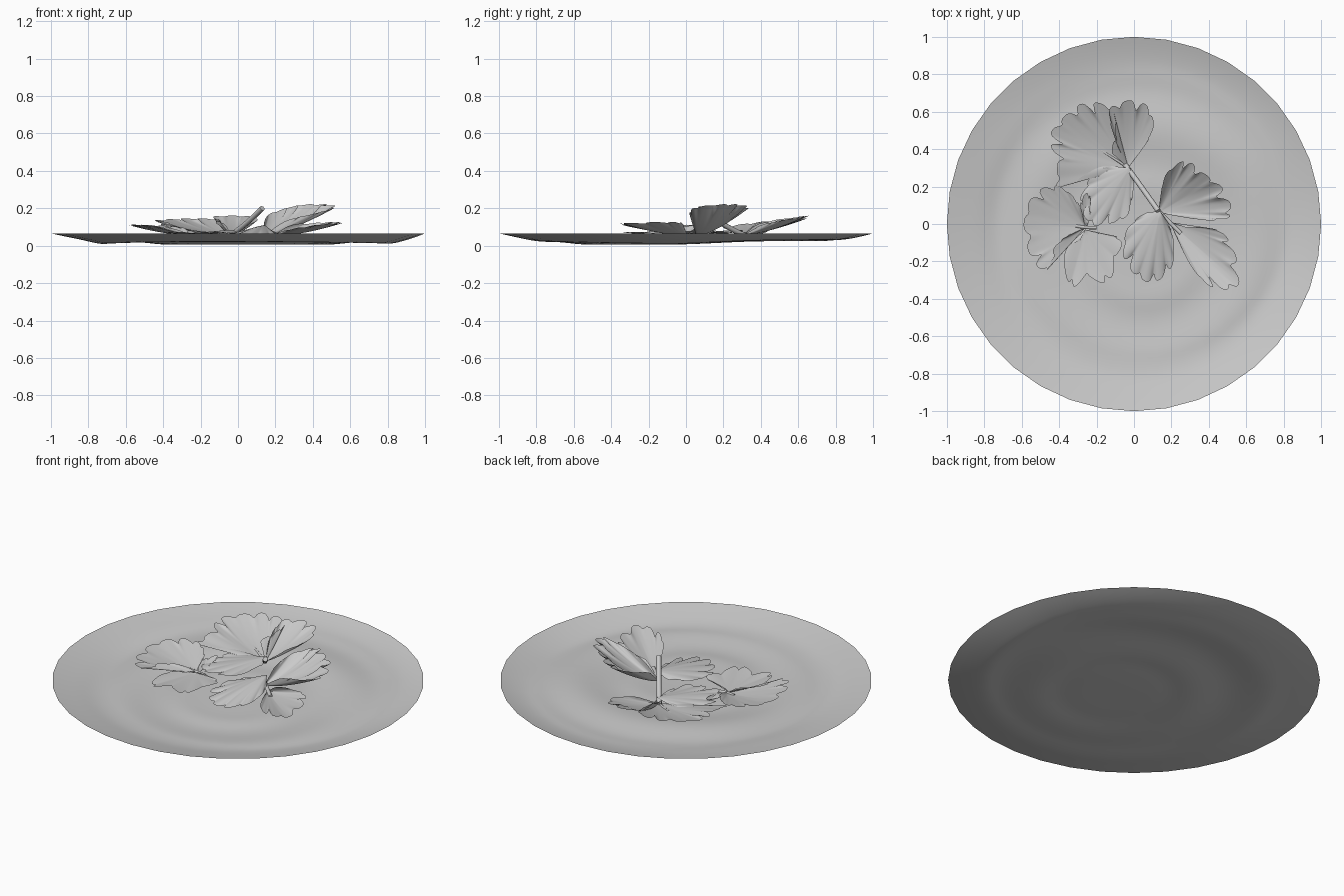
import bpy
import bmesh
from math import sin, cos, pi, hypot
from mathutils import Vector

cube = bpy.data.objects.get("Cube")
if cube:
    bpy.data.objects.remove(cube, do_unlink=True)

GREY = (0.59, 0.59, 0.59, 1)
grey = bpy.data.materials.new("plain grey")
grey.use_nodes = True
grey.diffuse_color = GREY
grey.node_tree.nodes["Principled BSDF"].inputs["Base Color"].default_value = GREY


def smoothstep(low, high, value):
    t = min(1, max(0, (value - low) / (high - low)))
    return t * t * (3 - 2 * t)


def add_object(name, data):
    obj = bpy.data.objects.new(name, data)
    bpy.context.collection.objects.link(obj)
    data.materials.append(grey)
    return obj


def add_fan(name, rings):
    """Join rows of points into a smooth sheet; a row of one point is the centre."""
    bm = bmesh.new()
    rows = [[bm.verts.new(p) for p in ring] for ring in rings]
    for inner, outer in zip(rows, rows[1:]):
        for i in range(len(outer) - 1):
            if len(inner) == 1:
                bm.faces.new((inner[0], outer[i], outer[i + 1]))
            else:
                bm.faces.new((inner[i], outer[i], outer[i + 1], inner[i + 1]))
    bmesh.ops.remove_doubles(bm, verts=bm.verts, dist=0.00001)
    bm.normal_update()
    if sum(f.normal.z for f in bm.faces) < 0:
        bmesh.ops.reverse_faces(bm, faces=bm.faces)
    for face in bm.faces:
        face.smooth = True
    mesh = bpy.data.meshes.new(name)
    bm.to_mesh(mesh)
    bm.free()
    return add_object(name, mesh)


# Shallow dish: a thin sheet with an uneven, rippled floor and raised rim
def dish_height(x, y):
    r = hypot(x, y)
    swirl = hypot(x - 0.05, y + 0.1)
    floor = 0.013 + 0.018 * smoothstep(-0.1, 0.45, y)
    ripple = cos(2 * pi * (swirl - 0.62) / 0.4) * smoothstep(0.2, 0.4, swirl)
    floor += 0.007 * ripple * (1 - smoothstep(0.7, 0.9, r))
    start = 0.77 + 0.07 * (x + y)
    rise = max(0, (r - start) / (1 - start)) ** 1.3
    return floor + (0.066 - floor) * rise


SIDES, RINGS = 36, 40
dish_rings = [[(0, 0, dish_height(0, 0))]]
for j in range(1, RINGS + 1):
    ring = []
    for i in range(SIDES + 1):
        a = 2 * pi * (i % SIDES) / SIDES
        x, y = cos(a) * j / RINGS, sin(a) * j / RINGS
        ring.append((x, y, dish_height(x, y)))
    dish_rings.append(ring)
add_fan("dish", dish_rings)


# Leaves: a scalloped outline fanned out from the leaf base
def smooth_outline(points, steps=12):
    pts = [Vector(p) for p in points]
    pts = [pts[0]] + pts + [pts[-1]]
    out = []
    for a, b, c, d in zip(pts, pts[1:], pts[2:], pts[3:]):
        for k in range(steps):
            t = k / steps
            out.append(0.5 * (2 * b + (c - a) * t + (2 * a - 5 * b + 4 * c - d) * t ** 2
                              + (3 * b - a - 3 * c + d) * t ** 3))
    return out + [pts[-1]]


def add_leaf(name, base, base_z, tip_z, fold, tilt, lobes, outline):
    """fold lifts both side edges; tilt lifts the last side and lowers the first."""
    base = Vector(base)
    edge = smooth_outline(outline)
    rings = [[(base.x, base.y, base_z)]]
    rows = 9
    for j in range(1, rows + 1):
        t = j / rows
        ring = []
        for i, point in enumerate(edge):
            s = i / (len(edge) - 1)
            side = 2 * s - 1
            scallop = abs(sin(pi * lobes * s))
            notch = 0.13 + 0.07 * sin(23 * s)
            p = base + (point - base) * t * (1.03 - notch * (1 - scallop) ** 1.6 * t ** 3)
            z = base_z + (tip_z - base_z) * t ** 1.5 * (0.35 + 0.65 * sin(pi * s))
            z += fold * sin(pi * t * 0.75) * abs(side) + tilt * side * t
            z += 0.007 * scallop * t ** 3
            ring.append((p.x, p.y, max(z, dish_height(p.x, p.y) + 0.002)))
        rings.append(ring)
    add_fan(name, rings)


# Upper sprig
add_leaf("upper_sprig_broad_leaf", (-0.03, 0.3), 0.055, 0.135, 0.015, 0.025, 11,
         [(-0.18, 0.31), (-0.39, 0.2), (-0.4, 0.33), (-0.44, 0.46), (-0.36, 0.57),
          (-0.25, 0.64), (-0.12, 0.61), (-0.1, 0.5), (-0.12, 0.38)])
add_leaf("upper_sprig_back_leaf", (-0.03, 0.3), 0.055, 0.155, 0.01, 0, 7,
         [(-0.06, 0.36), (-0.1, 0.45), (-0.13, 0.6), (-0.03, 0.65), (0.07, 0.62),
          (0.1, 0.5), (0.03, 0.38)])
add_leaf("upper_sprig_front_leaf", (-0.02, 0.3), 0.085, 0.06, -0.01, 0, 8,
         [(-0.13, 0.31), (-0.22, 0.26), (-0.28, 0.13), (-0.23, 0.01), (-0.13, 0.01),
          (-0.03, 0.06), (0.0, 0.22)])

# Right sprig
add_leaf("right_sprig_back_leaf", (0.13, 0.06), 0.05, 0.215, 0.02, 0, 10,
         [(0.14, 0.14), (0.17, 0.26), (0.27, 0.33), (0.36, 0.27), (0.47, 0.18),
          (0.51, 0.05), (0.4, 0.02), (0.24, 0.04)])
add_leaf("right_sprig_front_leaf", (0.14, 0.07), 0.11, 0.05, -0.02, 0, 9,
         [(0.06, 0.06), (-0.03, -0.02), (-0.05, -0.17), (0.02, -0.27), (0.11, -0.3),
          (0.2, -0.22), (0.21, -0.08), (0.18, 0.01)])
add_leaf("right_sprig_long_leaf", (0.19, 0.01), 0.05, 0.115, 0.02, 0.02, 9,
         [(0.23, -0.07), (0.29, -0.2), (0.38, -0.31), (0.47, -0.34), (0.55, -0.31),
          (0.53, -0.15), (0.47, -0.05), (0.39, -0.02), (0.28, -0.02)])

# Left sprig
add_leaf("left_sprig_broad_leaf", (-0.26, -0.02), 0.055, 0.105, 0.02, 0, 11,
         [(-0.28, 0.08), (-0.33, 0.15), (-0.42, 0.2), (-0.53, 0.15), (-0.58, 0.0),
          (-0.54, -0.18), (-0.46, -0.24), (-0.42, -0.12), (-0.35, -0.06)])
add_leaf("left_sprig_front_leaf", (-0.26, -0.03), 0.055, 0.065, 0.01, 0, 7,
         [(-0.29, -0.09), (-0.37, -0.14), (-0.34, -0.33), (-0.25, -0.28), (-0.14, -0.31),
          (-0.1, -0.18), (-0.07, -0.08), (-0.19, -0.05)])
add_leaf("left_sprig_small_leaf", (-0.25, -0.02), 0.05, 0.075, 0.01, 0, 3,
         [(-0.29, 0.05), (-0.28, 0.13), (-0.24, 0.16), (-0.23, 0.06)])


# Stems: rounded tubes
def add_stem(name, radius, points):
    curve = bpy.data.curves.new(name, "CURVE")
    curve.dimensions = "3D"
    curve.bevel_depth = radius
    curve.bevel_resolution = 2
    curve.use_fill_caps = True
    spline = curve.splines.new("NURBS")
    spline.points.add(len(points) - 1)
    for control, p in zip(spline.points, points):
        control.co = (*p, 1)
    spline.use_endpoint_u = True
    spline.order_u = 3
    add_object(name, curve)


add_stem("upper_sprig_stem", 0.014, [(-0.05, 0.32, 0.055), (0.01, 0.24, 0.08), (0.13, 0.07, 0.2)])
add_stem("right_sprig_stem", 0.011, [(0.12, 0.08, 0.06), (0.17, 0.03, 0.05), (0.25, -0.05, 0.055)])
add_stem("left_sprig_stem", 0.009, [(-0.31, -0.01, 0.055), (-0.27, -0.02, 0.055), (-0.2, -0.02, 0.05)])
add_stem("broad_leaf_midrib", 0.007, [(-0.03, 0.3, 0.055), (-0.15, 0.38, 0.06), (-0.24, 0.43, 0.08)])
